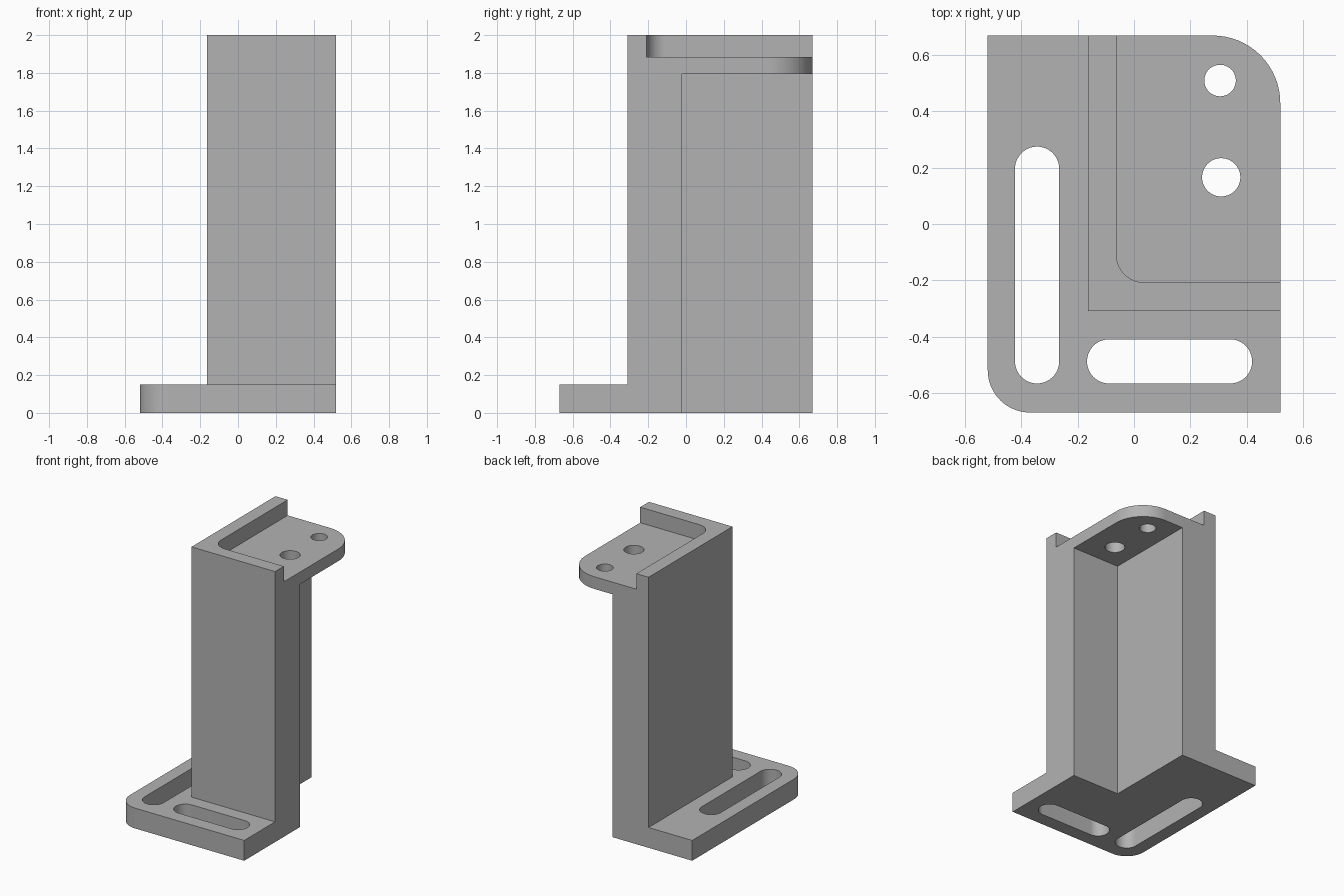
import bpy, bmesh
from math import cos, sin, pi

cube = bpy.data.objects.get("Cube")
if cube:
    bpy.data.objects.remove(cube, do_unlink=True)

grey = bpy.data.materials.new("mid grey")
grey.use_nodes = True
grey.diffuse_color = (0.45, 0.45, 0.45, 1)
grey.node_tree.nodes["Principled BSDF"].inputs["Base Color"].default_value = grey.diffuse_color


def rounded_rect(x0, x1, y0, y1, radii=(0, 0, 0, 0), steps=16):
    """Outline anticlockwise from front left, with one radius per corner."""
    corners = [(x0, y0, 1, 1), (x1, y0, -1, 1), (x1, y1, -1, -1), (x0, y1, 1, -1)]
    points = []
    for i, ((x, y, sx, sy), r) in enumerate(zip(corners, radii)):
        if r == 0:
            points.append((x, y))
            continue
        for k in range(steps + 1):
            a = pi + (i + k / steps) * pi / 2
            points.append((x + sx * r + r * cos(a), y + sy * r + r * sin(a)))
    return points


def prism(name, outline, z0, z1):
    """Extrude an outline between two heights."""
    bm = bmesh.new()
    face = bm.faces.new([bm.verts.new((x, y, z0)) for x, y in outline])
    top = bmesh.ops.extrude_face_region(bm, geom=[face])["geom"]
    bmesh.ops.translate(bm, vec=(0, 0, z1 - z0),
                        verts=[v for v in top if isinstance(v, bmesh.types.BMVert)])
    bmesh.ops.remove_doubles(bm, verts=bm.verts, dist=1e-5)
    bmesh.ops.recalc_face_normals(bm, faces=bm.faces)
    mesh = bpy.data.meshes.new(name)
    bm.to_mesh(mesh)
    bm.free()
    mesh.materials.append(grey)
    obj = bpy.data.objects.new(name, mesh)
    bpy.context.collection.objects.link(obj)
    return obj


def slot(x0, x1, y0, y1):
    r = min(x1 - x0, y1 - y0) / 2 - 1e-5
    return rounded_rect(x0, x1, y0, y1, (r, r, r, r))


def hole(x, y, r):
    return slot(x - r, x + r, y - r, y + r)


# Full block with rounded front-left and back-right corners
bracket = prism("bracket", rounded_rect(-0.52, 0.52, -0.67, 0.67, (0.15, 0, 0.24, 0)), 0, 2)

# Everything carved out of the block
step = [(-1, -1), (1, -1), (1, -0.31), (-0.163, -0.31), (-0.163, 1), (-1, 1)]
cutters = [
    prism("flange_step_cutter", step, 0.15, 2.2),
    prism("rear_pocket_cutter", rounded_rect(0.13, 1, -0.02, 1), -0.2, 1.795),
    prism("top_recess_cutter", rounded_rect(-0.063, 1, -0.208, 1, (0.1, 0, 0, 0)), 1.885, 2.2),
    prism("side_slot_cutter", slot(-0.423, -0.266, -0.567, 0.275), -0.2, 0.4),
    prism("front_slot_cutter", slot(-0.167, 0.42, -0.567, -0.41), -0.2, 0.4),
    prism("small_hole_cutter", hole(0.306, 0.51, 0.056), 1.6, 2.2),
    prism("large_hole_cutter", hole(0.31, 0.166, 0.068), 1.6, 2.2),
]
for cutter in cutters:
    cut = bracket.modifiers.new(cutter.name, 'BOOLEAN')
    cut.operation = 'DIFFERENCE'
    cut.solver = 'EXACT'
    cut.object = cutter

# Bake the cuts, then drop the cutters
bpy.context.view_layer.update()
depsgraph = bpy.context.evaluated_depsgraph_get()
mesh = bpy.data.meshes.new_from_object(bracket.evaluated_get(depsgraph))
bracket.modifiers.clear()
bracket.data = mesh
for cutter in cutters:
    bpy.data.objects.remove(cutter, do_unlink=True)

# Smooth the rounded walls and keep the machined edges sharp
bpy.ops.object.select_all(action='DESELECT')
bracket.select_set(True)
bpy.context.view_layer.objects.active = bracket
bpy.ops.object.shade_smooth_by_angle(angle=pi / 6)
